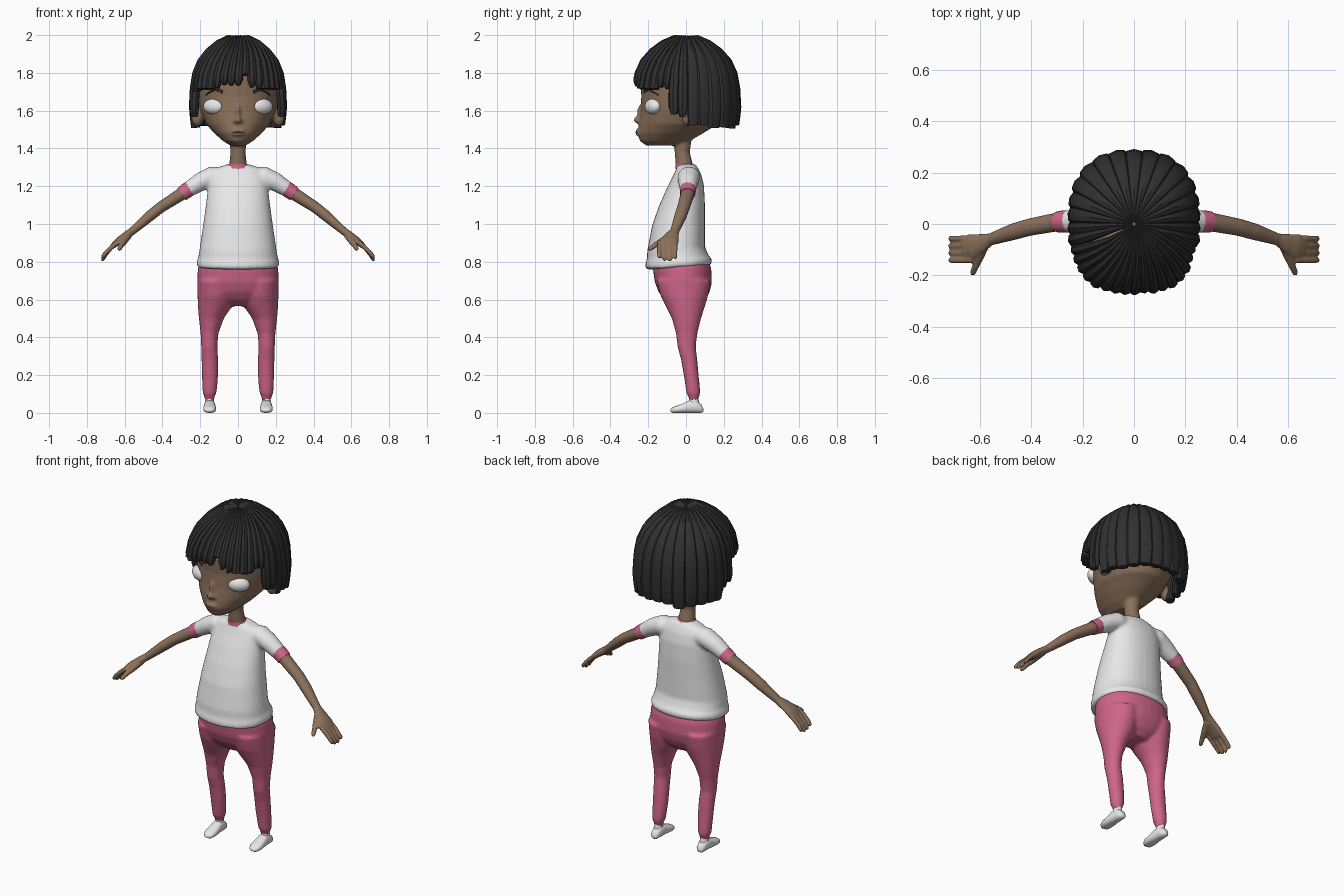
import bpy, bmesh, math, random
from mathutils import Vector, Matrix

random.seed(4)
cube = bpy.data.objects.get("Cube")
if cube:
    bpy.data.objects.remove(cube)


def material(name, color):
    m = bpy.data.materials.new(name)
    m.use_nodes = True
    m.diffuse_color = (*color, 1)
    m.node_tree.nodes["Principled BSDF"].inputs["Base Color"].default_value = (*color, 1)
    return m


SKIN = material("brown skin", (0.26, 0.165, 0.105))
HAIR = material("black hair", (0.03, 0.03, 0.03))
WHITE = material("white cloth", (0.8, 0.8, 0.8))
PINK = material("pink cloth", (0.62, 0.13, 0.25))
BROW = material("dark brown", (0.04, 0.025, 0.018))
MOUTH = material("mouth grey", (0.16, 0.13, 0.11))


def loft(bm, rings, sides=24, power=2.0):
    """Skin rings given as (centre, u axis, v axis) and cap both ends."""
    def curve(t):
        return math.copysign(abs(t) ** (2 / power), t)
    loops = []
    for c, u, v in rings:
        angles = [math.tau * k / sides for k in range(sides)]
        loops.append([bm.verts.new(c + u * curve(math.cos(a)) + v * curve(math.sin(a)))
                      for a in angles])
    for lo, hi in zip(loops, loops[1:]):
        for k in range(sides):
            n = (k + 1) % sides
            bm.faces.new((lo[k], lo[n], hi[n], hi[k]))
    bm.faces.new(loops[0][::-1])
    bm.faces.new(loops[-1])


def stack(bm, rows, power=2.0, tilt=0.0):
    """Level rings: z, front y, back y, half width, centre x."""
    rings = []
    for z, front, back, rx, *cx in rows:
        ry = (back - front) / 2
        rings.append((Vector((cx[0] if cx else 0, (front + back) / 2, z)),
                      Vector((rx, 0, 0)), Vector((0, ry, tilt * ry))))
    loft(bm, rings, 32, power)


def tube(bm, rows, side=1, sides=16):
    """Tube along a path: x, y, z, radius across y, other radius."""
    pts = [Vector((r[0] * side, r[1], r[2])) for r in rows]
    rings = []
    for i, (p, r) in enumerate(zip(pts, rows)):
        t = (pts[min(i + 1, len(pts) - 1)] - pts[max(i - 1, 0)]).normalized()
        u = Vector((0, 1, 0))
        u = (u - t * u.dot(t)).normalized()
        rings.append((p, u * r[3], t.cross(u) * r[-1]))
    loft(bm, rings, sides)


def ball(bm, centre, radii, turn=0.0):
    m = Matrix.Translation(centre) @ Matrix.Rotation(turn, 4, "Z") @ Matrix.Diagonal((*radii, 1))
    bmesh.ops.create_uvsphere(bm, u_segments=24, v_segments=14, radius=1, matrix=m)


def finish(name, bm, mat, voxel=0.0, smooth=3, angle=60):
    bmesh.ops.recalc_face_normals(bm, faces=bm.faces[:])
    me = bpy.data.meshes.new(name)
    bm.to_mesh(me)
    bm.free()
    me.materials.append(mat)
    ob = bpy.data.objects.new(name, me)
    bpy.context.collection.objects.link(ob)
    bpy.ops.object.select_all(action="DESELECT")
    ob.select_set(True)
    bpy.context.view_layer.objects.active = ob
    bpy.ops.object.shade_smooth_by_angle(angle=math.radians(angle))
    if voxel:  # melt overlapping volumes into one soft skin
        r = ob.modifiers.new("blend", "REMESH")
        r.mode, r.voxel_size, r.use_smooth_shade = "VOXEL", voxel, True
        s = ob.modifiers.new("soften", "SMOOTH")
        s.factor, s.iterations = 0.5, smooth
    return ob


# Head with neck, ears, nose and lips
bm = bmesh.new()
stack(bm, [(1.415, -.21, -.04, .04), (1.44, -.245, .02, .08), (1.48, -.255, .09, .125),
           (1.53, -.25, .17, .17), (1.6, -.24, .21, .2), (1.68, -.237, .23, .215),
           (1.78, -.245, .23, .22), (1.86, -.2, .2, .19), (1.93, -.11, .12, .11)])
stack(bm, [(1.27, -.05, .05, .06), (1.32, -.055, .035, .046), (1.38, -.06, .02, .04),
           (1.45, -.065, .03, .045)])
ball(bm, (0, -.252, 1.55), (.02, .026, .018))
ball(bm, (0, -.24, 1.585), (.012, .022, .045))
for z in (1.476, 1.494):
    ball(bm, (0, -.25, z), (.036, .016, .01))
for s in (-1, 1):
    ball(bm, (.014 * s, -.245, 1.545), (.014, .018, .012))
    ball(bm, (.215 * s, .01, 1.567), (.03, .034, .05), .5 * s)
finish("head", bm, SKIN, .008, 3)

bm = bmesh.new()
ball(bm, (0, -.262, 1.485), (.03, .007, .004))
finish("mouth", bm, MOUTH)

# Eyes and eyebrows
for s, side in ((1, "left"), (-1, "right")):
    bm = bmesh.new()
    ball(bm, (.128 * s, -.176, 1.622), (.061, .036, .041), .5 * s)
    finish(side + "_eye", bm, WHITE)
    bm = bmesh.new()
    path = []
    for k in range(7):
        t = k / 6
        x = .08 + .09 * t
        y = -.004 - .233 * math.sqrt(1 - (x / .216) ** 2)
        path.append((x, y, 1.7 + .035 * t * (1 - t) * 2 - .018 * t, .005, .009 - .006 * t))
    tube(bm, path, s, 8)
    finish(side + "_eyebrow", bm, BROW)

# Hair: overlapping locks running from the crown to the hem
PROFILE = [(.02, 1.985), (.22, 2.0), (.45, 1.972), (.66, 1.928), (.84, 1.87), (.95, 1.8),
           (1.0, 1.72), (1.02, 1.62), (.97, 1.46)]


def lock(bm, degrees, hem, step, tip, swirl):
    a0 = math.radians(degrees)
    reach = ((abs(math.sin(a0)) / .255) ** 2.5 + (abs(math.cos(a0)) / .287) ** 2.5) ** -.4
    path = []
    for (s0, z0), (s1, z1) in zip(PROFILE, PROFILE[1:]):
        path.append((s0, z0))
        if z1 < hem < z0:
            t = (z0 - hem) / (z0 - z1)
            if t > .35:
                path.append((s0 + (s1 - s0) * t * .5, z0 - (z0 - hem) * .5))
            path.append((s0 + (s1 - s0) * t, hem))
            break
    pts = []
    for s, z in path:
        a = a0 + swirl * (1 - min(s, 1))
        pts.append((Vector((math.sin(a), -math.cos(a), 0)) * s * reach + Vector((0, 0, z)), a, s))
    rings = []
    for i, (p, a, s) in enumerate(pts):
        t = (pts[min(i + 1, len(pts) - 1)][0] - pts[max(i - 1, 0)][0]).normalized()
        across = Vector((math.cos(a), math.sin(a), 0))
        out = across.cross(t).normalized()
        if out.dot(p - Vector((0, 0, 1.7))) < 0:
            out = -out
        w = max(.008, s * reach * math.radians(step) * .62)
        h = .012 + .014 * min(s, 1)
        k = tip if i == len(pts) - 1 else 1
        rings.append((p - out * h, across * w * k, out * h * (.5 + .5 * k)))
    loft(bm, rings, 8)


bm = bmesh.new()
for k in range(-8, 9):
    hem = 1.735 - .02 * (abs(k) / 8) ** 2 + random.uniform(-.02, .012)
    lock(bm, k * 8.2, 1.79 if k == 1 else hem, 8.2, .4, .25)
finish("fringe", bm, HAIR, angle=35)

bm = bmesh.new()
for s in (-1, 1):
    for degrees, hem in ((75, 1.58), (86, 1.565)):
        lock(bm, degrees * s, hem, 11, .6, 0)
finish("side_locks", bm, HAIR, angle=35)

bm = bmesh.new()
for k in range(13):
    lock(bm, 99 + k * 13.5, 1.515 + random.uniform(-.012, .012), 13.5, .8, 0)
finish("back_hair", bm, HAIR, angle=35)

# Shirt: body and sleeves
SLEEVE = [(.08, .015, 1.25, .05), (.14, .015, 1.25, .06, .055), (.2, .012, 1.222, .053, .05),
          (.268, .01, 1.18, .043, .041)]
bm = bmesh.new()
stack(bm, [(.77, -.19, .12, .195), (.775, -.215, .135, .218), (.8, -.216, .138, .22),
           (.825, -.207, .118, .21), (.87, -.205, .1, .203), (1.0, -.18, .1, .184),
           (1.1, -.145, .1, .17), (1.2, -.1, .095, .158), (1.26, -.068, .08, .15),
           (1.295, -.052, .062, .125), (1.315, -.045, .048, .06)], 2.2, .07)
for s in (-1, 1):
    tube(bm, SLEEVE, s)
finish("shirt", bm, WHITE, .01, 4)

bm = bmesh.new()
stack(bm, [(1.295, -.058, .06, .06), (1.308, -.055, .055, .055), (1.318, -.056, .044, .048)])
finish("collar", bm, PINK)

# Arms, hands and sleeve cuffs
for s, side in ((1, "left"), (-1, "right")):
    bm = bmesh.new()
    tube(bm, [(.255, .01, 1.188, .043, .041), (.275, .01, 1.175, .043, .041),
              (.298, .008, 1.158, .041, .039)], s)
    finish(side + "_cuff", bm, PINK, angle=40)

    bm = bmesh.new()
    tube(bm, [(.2, .01, 1.22, .038), (.3, .008, 1.158, .037, .034), (.41, -.013, 1.088, .034, .03),
              (.47, -.03, 1.04, .033, .029), (.56, -.06, .962, .024, .021),
              (.595, -.075, .937, .038, .021), (.635, -.088, .908, .05, .019),
              (.662, -.094, .883, .046, .015)], s)
    for k in range(4):
        y = -.055 - .028 * k
        drop = .012 * abs(k - 1.4)
        tube(bm, [(.63, y, .908, .013), (.672, y - .002, .875, .013),
                  (.7, y - .003, .838 + drop / 2, .012), (.716, y - .002, .808 + drop, .011),
                  (.719, y - .002, .798 + drop, .006)], s, 10)
    tube(bm, [(.58, -.075, .94, .02), (.602, -.125, .91, .019), (.618, -.165, .887, .014),
              (.628, -.19, .868, .012), (.631, -.199, .862, .006)], s, 10)
    finish(side + "_arm", bm, SKIN, .006, 2)

# Trousers: seat and two legs
bm = bmesh.new()
stack(bm, [(.81, -.165, .12, .2), (.76, -.175, .134, .213), (.69, -.165, .137, .217),
           (.64, -.145, .125, .2), (.6, -.115, .105, .15), (.565, -.07, .07, .07)], 2.2)
for s in (-1, 1):
    stack(bm, [(z, f, b, rx, cx * s) for z, f, b, rx, cx in (
        (.7, -.155, .13, .1, .115), (.62, -.135, .117, .1, .114), (.57, -.11, .102, .093, .12),
        (.5, -.075, .08, .066, .141), (.42, -.053, .06, .047, .151), (.35, -.045, .052, .043, .152),
        (.28, -.026, .06, .044, .149), (.2, -.012, .067, .043, .148), (.12, 0, .075, .038, .15),
        (.1, .002, .075, .035, .151), (.09, .012, .07, .028, .151), (.068, .015, .067, .026, .151))])
finish("trousers", bm, PINK, .01, 3)

# Feet
for s, side in ((1, "left"), (-1, "right")):
    bm = bmesh.new()
    rings = []
    for y, rx, h in ((.092, .012, .022), (.082, .022, .044), (.055, .028, .066), (.02, .03, .068),
                     (-.015, .033, .05), (-.05, .034, .038), (-.07, .026, .03), (-.083, .012, .018)):
        low = .008 if h < .025 else 0
        rings.append((Vector((.15 * s, y, (h + low) / 2)), Vector((rx, 0, 0)),
                      Vector((0, 0, (h - low) / 2))))
    loft(bm, rings, 20, 2.4)
    stack(bm, [(.03, .012, .075, .026, .15 * s), (.085, .018, .064, .021, .151 * s)])
    finish(side + "_foot", bm, WHITE)
